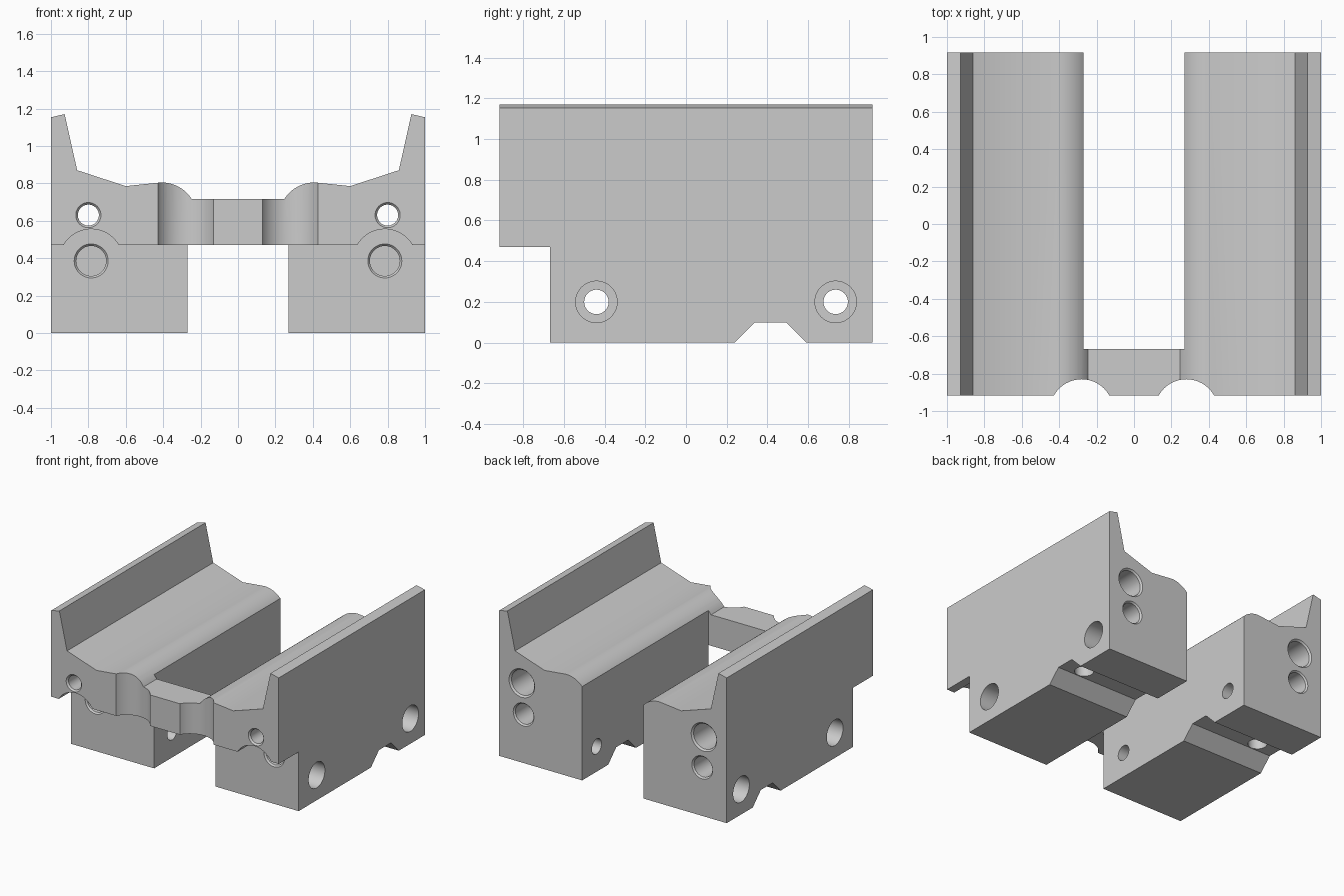
import bpy, bmesh, math
from mathutils import Vector

if "Cube" in bpy.data.objects:
    bpy.data.objects.remove(bpy.data.objects["Cube"])

BACK, FRONT, STEP = 0.917, -0.917, -0.667
SEGMENTS = 48

grey = bpy.data.materials.new("plain grey")
grey.use_nodes = True
grey.diffuse_color = (0.6, 0.6, 0.6, 1)
grey.node_tree.nodes["Principled BSDF"].inputs["Base Color"].default_value = (0.6, 0.6, 0.6, 1)


def to_object(name, bm):
    bmesh.ops.recalc_face_normals(bm, faces=bm.faces)
    mesh = bpy.data.meshes.new(name)
    bm.to_mesh(mesh)
    bm.free()
    mesh.materials.append(grey)
    obj = bpy.data.objects.new(name, mesh)
    bpy.context.collection.objects.link(obj)
    return obj


def place(axis, a, b, t):
    """Point at section coordinates a, b and distance t along the axis."""
    return {"x": Vector((t, a, b)), "y": Vector((a, t, b)), "z": Vector((a, b, t))}[axis]


def prism(name, axis, section, start, end):
    return loft(name, axis, [(start, section), (end, section)])


def bore(name, axis, centre, steps):
    """Round cutter with a radius for each distance along the axis."""
    rings = [(t, arc(centre, r, 0, 360, SEGMENTS)[:-1]) for t, r in steps]
    return loft(name, axis, rings)


def loft(name, axis, rings):
    bm = bmesh.new()
    loops = [[bm.verts.new(place(axis, a, b, t)) for a, b in ring] for t, ring in rings]
    for low, high in zip(loops, loops[1:]):
        for i in range(len(low)):
            j = (i + 1) % len(low)
            bm.faces.new((low[i], low[j], high[j], high[i]))
    bm.faces.new(loops[0])
    bm.faces.new(loops[-1])
    return to_object(name, bm)


def arc(centre, radius, begin, finish, count):
    angles = [math.radians(begin + (finish - begin) * i / count) for i in range(count + 1)]
    return [(centre[0] + radius * math.cos(a), centre[1] + radius * math.sin(a)) for a in angles]


def apply(obj, modifier):
    bpy.context.view_layer.objects.active = obj
    bpy.ops.object.modifier_apply(modifier=modifier.name)


def cut(obj, cutter):
    mod = obj.modifiers.new("cut", "BOOLEAN")
    mod.operation, mod.solver, mod.object = "DIFFERENCE", "EXACT", cutter
    cutter.hide_render = True
    apply(obj, mod)
    bpy.data.objects.remove(cutter)


# Half of the body: bridge top, rounded shoulder, sloped bed and outer lip
shoulder = arc((0.41, 0.612), 0.193, 147.5, 90, 12)
section = [(0, 0), (0, 0.716)] + shoulder + [
    (0.6, 0.785), (0.86, 0.87), (0.927, 1.17), (1, 1.153), (1, 0)]
body = prism("clamp_body", "y", section, FRONT, BACK)

# Open space between the two jaws
cut(body, prism("opening", "y", [(-0.1, -0.1), (0.27, -0.1), (0.27, 2), (-0.1, 2)], STEP, 1.1))

# Undercut below the front overhang, arched above the lower bore
arch = arc((0.785, 0.385), 0.17, 150, 30, 24)
undercut = [(-0.1, -0.1), (-0.1, 0.47)] + arch + [(1.1, 0.47), (1.1, -0.1)]
cut(body, prism("undercut", "y", undercut, -1.1, STEP))

# Scallop in the front of the bridge
cut(body, bore("scallop", "z", (0.28, -1.0), [(0.3, 0.17), (1, 0.17)]))

# Trapezoid channel across the underside
cut(body, prism("channel", "x", [(0.14, -0.1), (0.34, 0.1), (0.49, 0.1), (0.69, -0.1)], -0.1, 1.1))

# Upper lengthwise bore, chamfered in front and counterbored behind
cut(body, bore("upper_bore", "y", (0.8, 0.63), [
    (FRONT - 0.01, 0.076), (FRONT + 0.013, 0.056), (0.55, 0.056),
    (0.551, 0.1), (BACK - 0.013, 0.1), (BACK + 0.01, 0.122)]))

# Lower blind bores at both ends
for end, sign in ((STEP, 1), (BACK, -1)):
    cut(body, bore("lower_bore", "y", (0.785, 0.385), [
        (end - sign * 0.01, 0.1), (end + sign * 0.012, 0.08), (end + sign * 0.5, 0.08)]))

# Counterbored cross holes through the outer wall
for y in (-0.44, 0.735):
    cut(body, bore("cross_hole", "x", (y, 0.2), [
        (0.1, 0.06), (0.6, 0.06), (0.601, 0.102), (1.1, 0.102)]))

# Vertical hole rising from the channel
cut(body, bore("channel_hole", "z", (0.82, 0.415), [(0.05, 0.07), (0.385, 0.07)]))

# Remove the centre wall and mirror to the other side
bm = bmesh.new()
bm.from_mesh(body.data)
centre = [f for f in bm.faces if all(abs(v.co.x) < 1e-4 for v in f.verts)]
bmesh.ops.delete(bm, geom=centre, context="FACES")
bm.to_mesh(body.data)
bm.free()
mirror = body.modifiers.new("mirror", "MIRROR")
mirror.use_clip = True
apply(body, mirror)

bpy.ops.object.select_all(action="DESELECT")
body.select_set(True)
bpy.context.view_layer.objects.active = body
bpy.ops.object.shade_smooth_by_angle(angle=math.radians(30))
